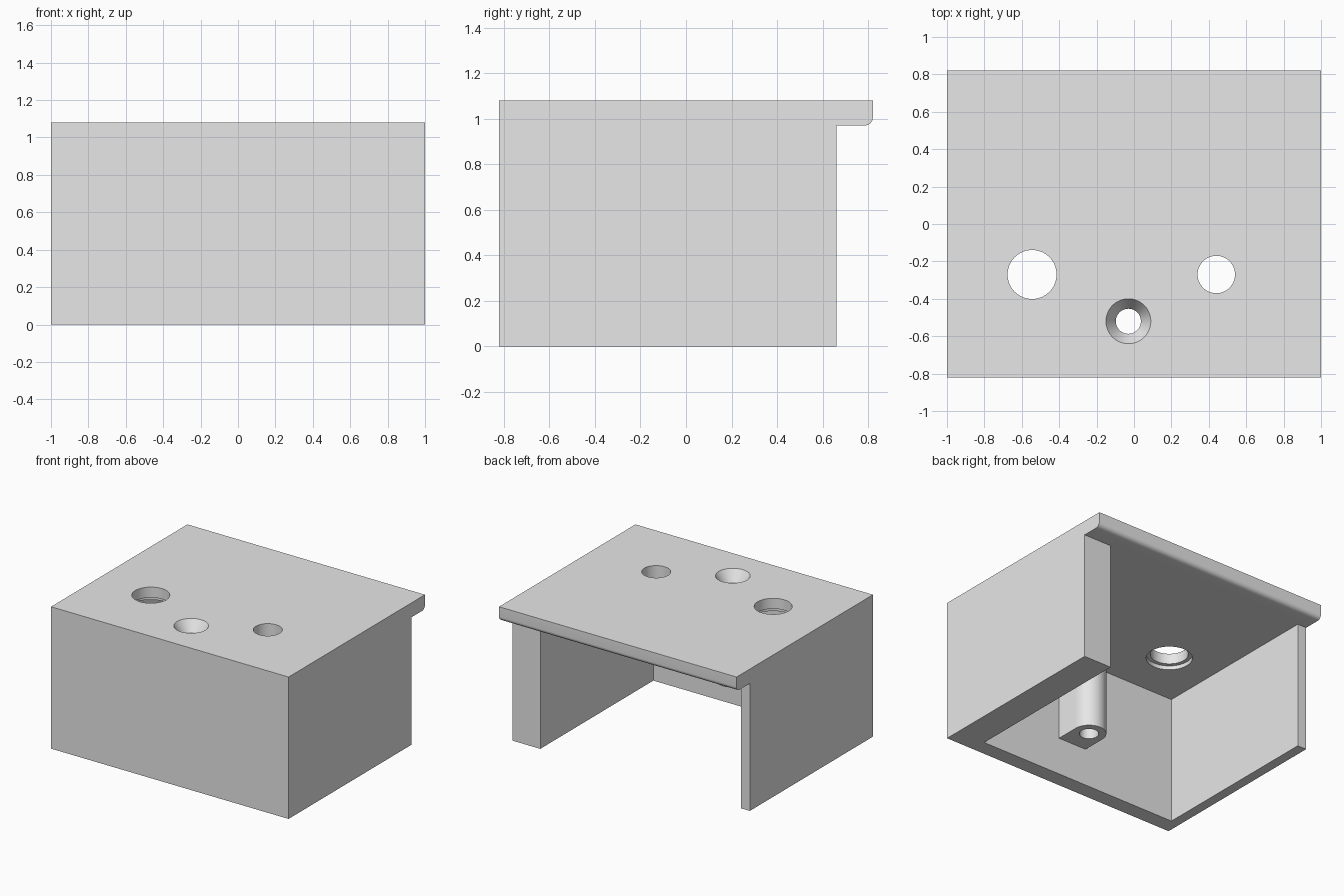
import bpy
import bmesh
from math import cos, sin, pi

old = bpy.data.objects.get("Cube")
if old:
    bpy.data.objects.remove(old, do_unlink=True)

# Single plain grey
grey = bpy.data.materials.new("light_grey")
grey.use_nodes = True
grey.diffuse_color = (0.8, 0.8, 0.8, 1)
grey.node_tree.nodes["Principled BSDF"].inputs["Base Color"].default_value = (0.8, 0.8, 0.8, 1)

HEIGHT, CEILING = 1.08, 0.97
FRONT, BACK, LIP = -0.82, 0.66, 0.82


def make_object(name, bm):
    bmesh.ops.recalc_face_normals(bm, faces=bm.faces)
    mesh = bpy.data.meshes.new(name)
    bm.to_mesh(mesh)
    bm.free()
    mesh.materials.append(grey)
    obj = bpy.data.objects.new(name, mesh)
    bpy.context.collection.objects.link(obj)
    return obj


def prism(name, points, offset):
    """Extrude a closed outline of 3D points along an offset."""
    bm = bmesh.new()
    face = bm.faces.new([bm.verts.new(p) for p in points])
    new = bmesh.ops.extrude_face_region(bm, geom=[face])["geom"]
    bmesh.ops.translate(bm, vec=offset, verts=[v for v in new if isinstance(v, bmesh.types.BMVert)])
    return make_object(name, bm)


def turned(name, x, y, profile, sides=64):
    """Stack rings of (radius, z) into a closed round solid."""
    bm = bmesh.new()
    rings = []
    for r, z in profile:
        angles = [2 * pi * i / sides for i in range(sides)]
        rings.append([bm.verts.new((x + r * cos(a), y + r * sin(a), z)) for a in angles])
    for low, high in zip(rings, rings[1:]):
        for i in range(sides):
            j = (i + 1) % sides
            bm.faces.new((low[i], low[j], high[j], high[i]))
    bm.faces.new(rings[0])
    bm.faces.new(rings[-1])
    return make_object(name, bm)


def combine(target, tool, operation):
    mod = target.modifiers.new(tool.name, 'BOOLEAN')
    mod.operation, mod.solver, mod.object = operation, 'EXACT', tool
    bpy.context.view_layer.objects.active = target
    bpy.ops.object.modifier_apply(modifier=mod.name)
    bpy.data.objects.remove(tool, do_unlink=True)


# Solid block with an overhanging lip, rounded at its lower back edge
R = 0.035
curve = [(LIP - R + R * sin(a), CEILING + R - R * cos(a)) for a in [pi / 2 * i / 8 for i in range(9)]]
side = [(FRONT, 0), (BACK, 0), (BACK, CEILING)] + curve + [(LIP, HEIGHT), (FRONT, HEIGHT)]
cover = prism("cover_body", [(-1, y, z) for y, z in side], (2, 0, 0))

# Cavity open at the bottom and back, leaving one thick and one thin side wall
plan = [(-0.925, -0.70), (0.765, -0.70), (0.765, 0.72), (-0.925, 0.72)]
combine(cover, prism("cavity", [(x, y, -0.1) for x, y in plan], (0, 0, CEILING + 0.1)), 'DIFFERENCE')

# Screw boss joined to the front wall
BX, BY, BR = -0.03, -0.52, 0.12
outline = [(BX + BR, -0.76)]
outline += [(BX + BR * cos(pi * i / 32), BY + BR * sin(pi * i / 32)) for i in range(33)]
outline += [(BX - BR, -0.76)]
combine(cover, prism("screw_boss", [(x, y, 0.285) for x, y in outline], (0, 0, 0.74)), 'UNION')

# Countersunk screw hole, stepped hole and plain hole
holes = [
    ("screw_hole", BX, BY, [(0.067, 0.2), (0.067, 1.0), (0.12, HEIGHT), (0.133, 1.1)]),
    ("stepped_hole", -0.545, -0.27, [(0.16, 0.9), (0.16, 1.0), (0.131, 1.0), (0.131, 1.2)]),
    ("plain_hole", 0.44, -0.27, [(0.1, 0.9), (0.1, 1.2)]),
]
for name, x, y, profile in holes:
    combine(cover, turned(name, x, y, profile), 'DIFFERENCE')

# Smooth the round surfaces, keep the box edges sharp
bpy.ops.object.select_all(action='DESELECT')
cover.select_set(True)
bpy.context.view_layer.objects.active = cover
bpy.ops.object.shade_smooth_by_angle(angle=pi / 6)
